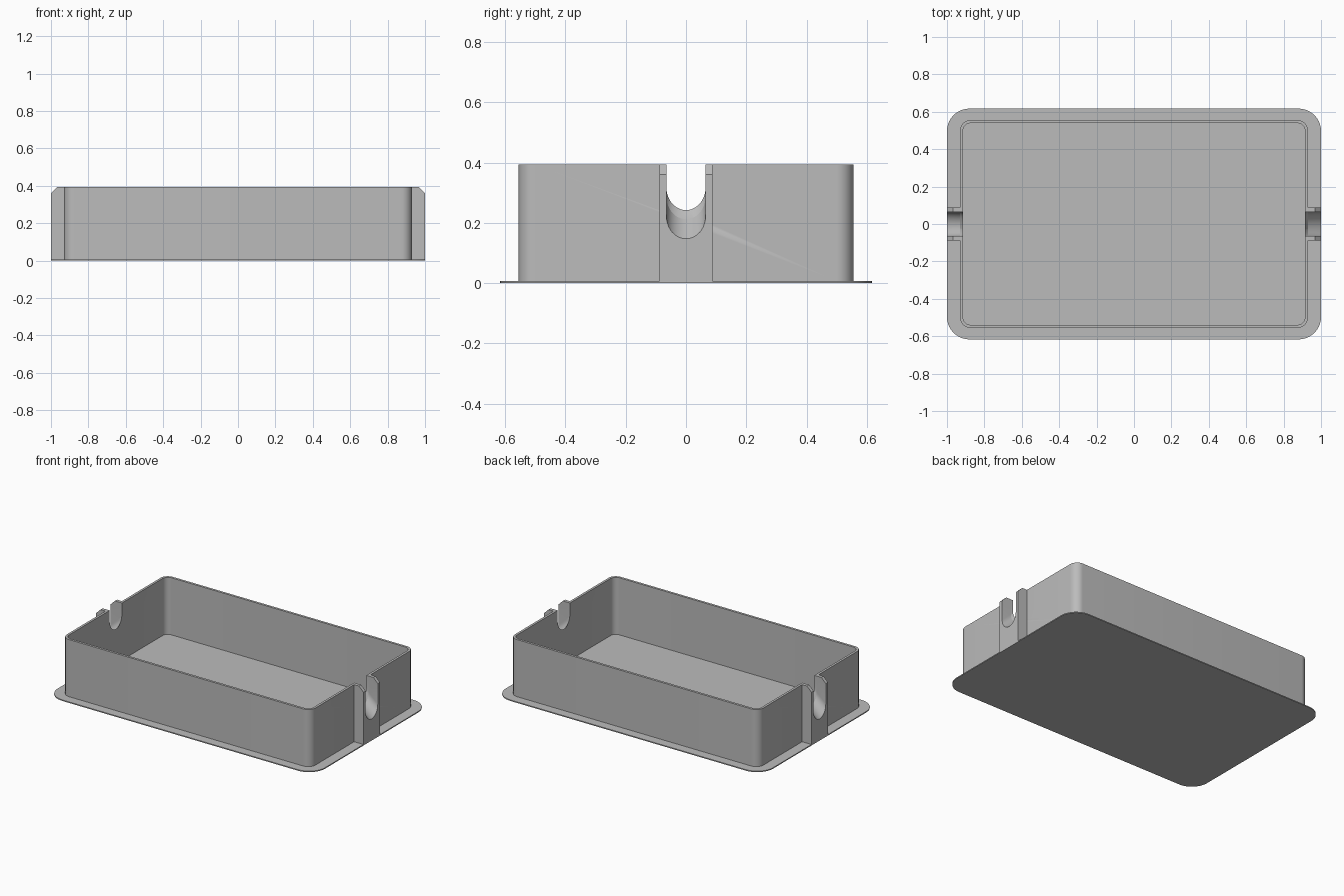
import bpy, bmesh, math

if "Cube" in bpy.data.objects:
    bpy.data.objects.remove(bpy.data.objects["Cube"])

grey = bpy.data.materials.new("plain grey")
grey.diffuse_color = (0.5, 0.5, 0.5, 1)
grey.use_nodes = True
grey.node_tree.nodes["Principled BSDF"].inputs["Base Color"].default_value = grey.diffuse_color


def rounded_rect(hx, hy, r, n=10):
    pts = []
    for k, (sx, sy) in enumerate([(1, 1), (-1, 1), (-1, -1), (1, -1)]):
        for i in range(n + 1):
            a = math.pi / 2 * (k + i / n)
            pts.append((sx * (hx - r) + r * math.cos(a), sy * (hy - r) + r * math.sin(a)))
    return pts


def loft(name, rings, closed=False):
    """Skin equal-length rings; cap the ends, or join last to first."""
    bm = bmesh.new()
    vs = [[bm.verts.new(p) for p in ring] for ring in rings]
    n = len(vs[0])
    pairs = list(zip(vs, vs[1:])) + ([(vs[-1], vs[0])] if closed else [])
    for a, b in pairs:
        for i in range(n):
            j = (i + 1) % n
            bm.faces.new((a[i], a[j], b[j], b[i]))
    if not closed:
        bm.faces.new(vs[0])
        bm.faces.new(vs[-1])
    bmesh.ops.recalc_face_normals(bm, faces=bm.faces)
    me = bpy.data.meshes.new(name)
    bm.to_mesh(me)
    bm.free()
    me.materials.append(grey)
    ob = bpy.data.objects.new(name, me)
    bpy.context.collection.objects.link(ob)
    return ob


def activate(ob):
    bpy.ops.object.select_all(action='DESELECT')
    ob.select_set(True)
    bpy.context.view_layer.objects.active = ob


def cut(ob, cutter):
    activate(ob)
    m = ob.modifiers.new("slot", 'BOOLEAN')
    m.operation, m.solver, m.object = 'DIFFERENCE', 'EXACT', cutter
    bpy.ops.object.modifier_apply(modifier=m.name)


BASE, TOP = 0.007, 0.393
at = lambda pts, z: [(x, y, z) for x, y in pts]

# Thin base plate with a wide rim
plate = rounded_rect(1.0, 0.617, 0.12)
base = loft("base_plate", [at(plate, 0), at(plate, BASE)])

# Upright tray wall
outer = rounded_rect(0.93, 0.555, 0.055)
inner = rounded_rect(0.914, 0.539, 0.039)
wall = loft("tray_wall", [at(outer, BASE), at(outer, TOP), at(inner, TOP), at(inner, BASE)], closed=True)

parts = [base, wall]
for side, label in ((1, "right"), (-1, "left")):
    # End bracket with a chamfered top
    prof = [(0.93, BASE), (1.0, BASE), (1.0, 0.36), (0.967, TOP), (0.93, TOP)]
    bracket = loft(label + "_cable_bracket",
                   [[(side * x, y, z) for x, z in prof] for y in (-0.088, 0.088)])
    # U-shaped slot that climbs towards the inside of the tray
    rings = []
    for x, low in ((1.02, 0.128), (1.0, 0.147), (0.93, 0.212), (0.914, 0.242), (0.89, 0.28)):
        ring = [(side * x, 0.065, 0.6)]
        for i in range(21):
            a = math.pi * i / 20
            ring.append((side * x, 0.065 * math.cos(a), low + 0.075 * (1 - math.sin(a))))
        rings.append(ring + [(side * x, -0.065, 0.6)])
    cutter = loft("slot_cutter", rings)
    cut(bracket, cutter)
    cut(wall, cutter)
    bpy.data.objects.remove(cutter)
    parts.append(bracket)

for ob in parts:
    activate(ob)
    bpy.ops.object.shade_smooth_by_angle(angle=math.radians(30))
